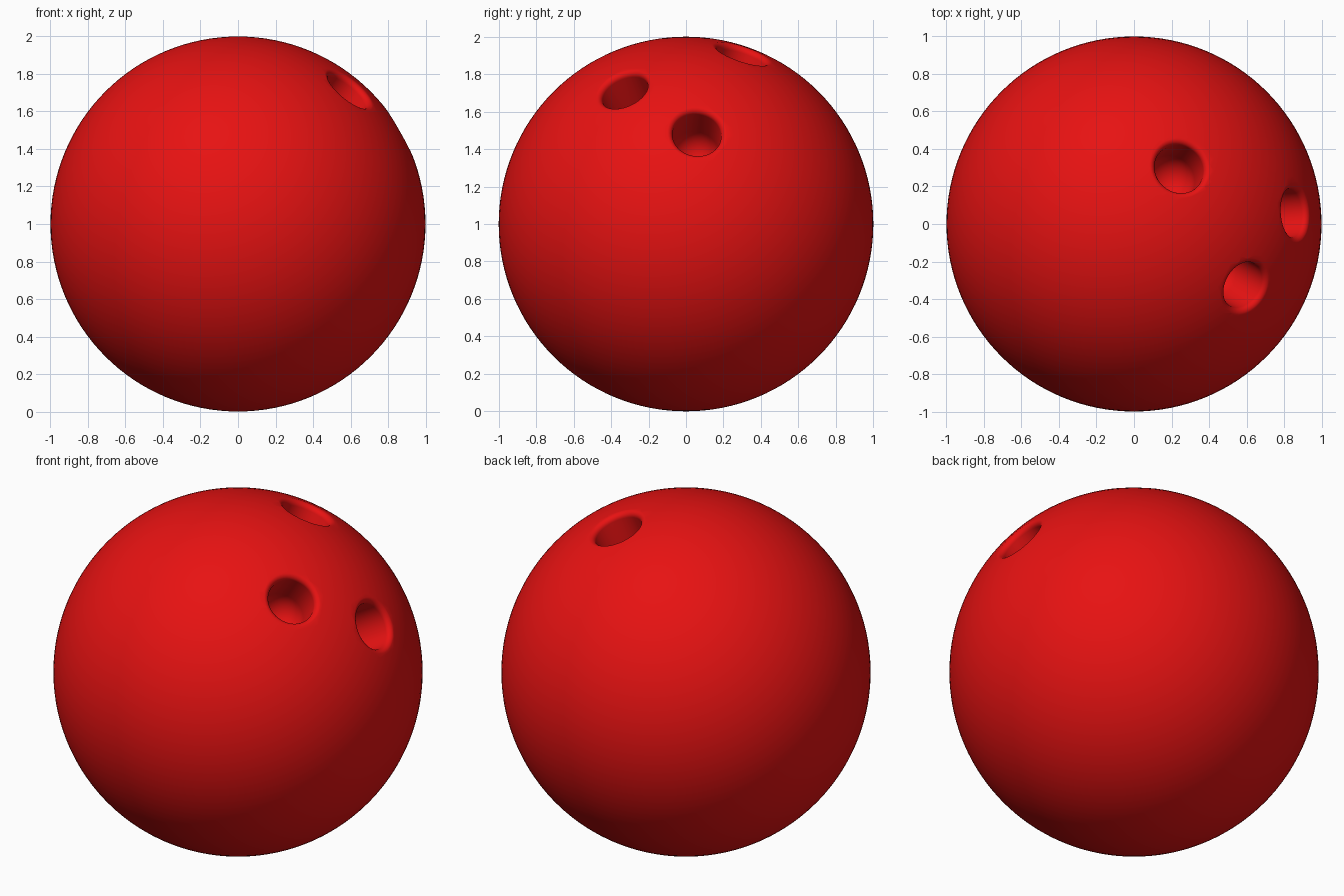
import bpy, bmesh, math
from mathutils import Vector, Matrix

if "Cube" in bpy.data.objects:
    bpy.data.objects.remove(bpy.data.objects["Cube"])

CENTRE = Vector((0, 0, 1))

# Glossy red for the whole ball
red = bpy.data.materials.new("red")
red.diffuse_color = (0.8, 0.006, 0.006, 1)
red.use_nodes = True
red.node_tree.nodes["Principled BSDF"].inputs["Base Color"].default_value = red.diffuse_color


def add_object(name, bm):
    mesh = bpy.data.meshes.new(name)
    bm.to_mesh(mesh)
    bm.free()
    mesh.materials.append(red)
    mesh.shade_smooth()
    ob = bpy.data.objects.new(name, mesh)
    bpy.context.collection.objects.link(ob)
    return ob


def hole_cutter(name, direction, r, depth=0.36, fillet=0.03, steps=48):
    """Lathed finger hole: rounded bottom, straight wall, softened rim."""
    outer = r + fillet
    rim = math.sqrt(1 - outer ** 2) - fillet
    bottom = 1 - depth
    profile = [(r * math.sin(a), bottom + r * (1 - math.cos(a)))
               for a in (math.pi / 2 * i / 10 for i in range(11))]
    profile += [(outer - fillet * math.cos(a), rim + fillet * math.sin(a))
                for a in (math.pi / 2 * i / 6 for i in range(7))]
    profile += [(outer + 0.005, rim + fillet + 0.004), (outer + 0.005, 1.1), (0, 1.1)]
    bm = bmesh.new()
    verts = [bm.verts.new((x, 0, z)) for x, z in profile]
    edges = [bm.edges.new(pair) for pair in zip(verts, verts[1:])]
    bmesh.ops.spin(bm, geom=verts + edges, cent=(0, 0, 0), axis=(0, 0, 1),
                   angle=2 * math.pi, steps=steps)
    bmesh.ops.remove_doubles(bm, verts=bm.verts, dist=1e-5)
    bmesh.ops.recalc_face_normals(bm, faces=bm.faces)
    turn = Vector(direction).to_track_quat('Z', 'Y').to_matrix().to_4x4()
    bm.transform(Matrix.Translation(CENTRE) @ turn)
    ob = add_object(name, bm)
    ob.hide_render = True
    return ob


# Ball
bm = bmesh.new()
bmesh.ops.create_uvsphere(bm, u_segments=128, v_segments=64, radius=1,
                          matrix=Matrix.Translation(CENTRE))
ball = add_object("ball", bm)

# Thumb hole and two finger holes, drilled toward the centre
holes = [("thumb_hole", (0.25, 0.305, 0.92), 0.135),
         ("finger_hole_back", (0.865, 0.06, 0.49), 0.13),
         ("finger_hole_front", (0.60, -0.337, 0.725), 0.13)]
bpy.context.view_layer.objects.active = ball
for name, direction, radius in holes:
    cutter = hole_cutter(name, direction, radius)
    cut = ball.modifiers.new(name, 'BOOLEAN')
    cut.operation = 'DIFFERENCE'
    cut.solver = 'EXACT'
    cut.object = cutter
    bpy.ops.object.modifier_apply(modifier=cut.name)
    bpy.data.objects.remove(cutter)

# Smooth shading with any hard rim kept
bpy.ops.object.select_all(action='DESELECT')
ball.select_set(True)
bpy.ops.object.shade_smooth_by_angle(angle=math.radians(40))
